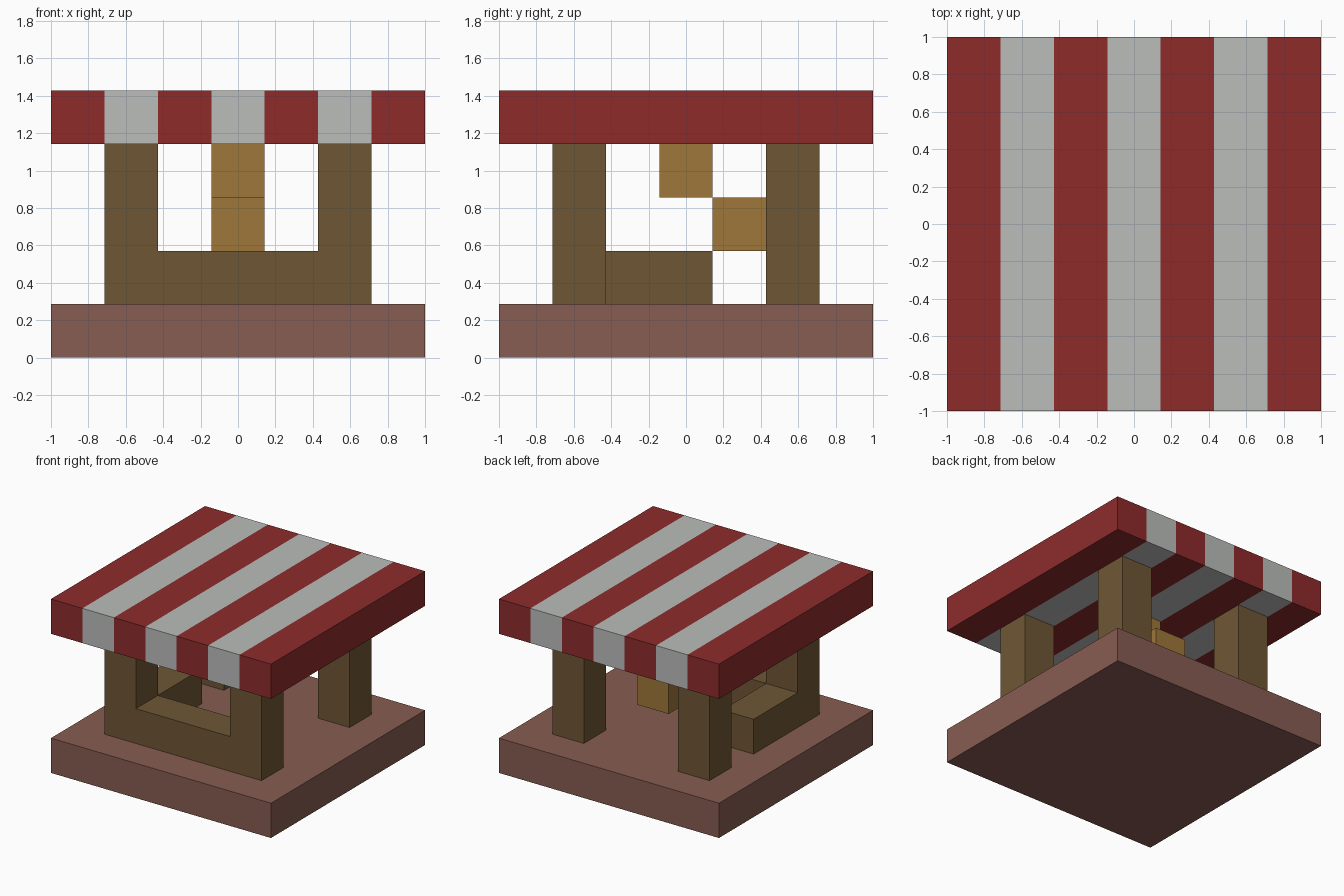
import bpy
import bmesh

default = bpy.data.objects.get("Cube")
if default:
    bpy.data.objects.remove(default, do_unlink=True)

U = 2 / 7   # the whole stall sits on a grid of 7 x 7 x 5 cells


def material(name, hex_code):
    """Flat material from an sRGB hex code."""
    srgb = [int(hex_code[i:i + 2], 16) / 255 for i in (0, 2, 4)]
    colour = [c / 12.92 if c <= 0.04045 else ((c + 0.055) / 1.055) ** 2.4
              for c in srgb] + [1]
    mat = bpy.data.materials.new(name)
    mat.use_nodes = True
    mat.diffuse_color = colour
    shader = next(n for n in mat.node_tree.nodes if n.type == "BSDF_PRINCIPLED")
    shader.inputs["Base Color"].default_value = colour
    return mat


def extrude(name, outline, y0, y1, mat):
    """Extrude an (x, z) cell outline along y from y0 to y1."""
    bm = bmesh.new()
    face = bm.faces.new([bm.verts.new(((x - 3.5) * U, (y0 - 3.5) * U, z * U))
                         for x, z in outline])
    grown = bmesh.ops.extrude_face_region(bm, geom=[face])["geom"]
    moved = [v for v in grown if isinstance(v, bmesh.types.BMVert)]
    bmesh.ops.translate(bm, verts=moved, vec=(0, (y1 - y0) * U, 0))
    bmesh.ops.recalc_face_normals(bm, faces=bm.faces)
    mesh = bpy.data.meshes.new(name)
    bm.to_mesh(mesh)
    bm.free()
    mesh.materials.append(mat)
    obj = bpy.data.objects.new(name, mesh)
    bpy.context.collection.objects.link(obj)
    return obj


def box(name, x, y, z, mat):
    """Box from (start, end) cell ranges on each axis."""
    outline = [(x[0], z[0]), (x[1], z[0]), (x[1], z[1]), (x[0], z[1])]
    return extrude(name, outline, y[0], y[1], mat)


brick = material("brick", "875C52")
wood = material("dark wood", "6F5735")
tan = material("tan wood", "9F773A")
red = material("red cloth", "8E2B2B")
white = material("white cloth", "BBBDBB")

# Base slab
box("base", (0, 7), (0, 7), (0, 1), brick)

# Front posts joined by the counter in one U-shaped frame
extrude("front_frame", [(1, 1), (6, 1), (6, 4), (5, 4), (5, 2), (2, 2), (2, 4), (1, 4)],
        1, 2, wood)

# Short counter along one side, and the back posts
box("side_counter", (1, 2), (2, 4), (1, 2), wood)
for side, x in (("right", 1), ("left", 5)):
    box("back_post_" + side, (x, x + 1), (5, 6), (1, 4), wood)

# Hanging lantern blocks
box("upper_block", (3, 4), (3, 4), (3, 4), tan)
box("lower_block", (3, 4), (4, 5), (2, 3), tan)

# Striped canopy: one slab cut into strips, coloured by strip
canopy = box("canopy", (0, 7), (0, 7), (4, 5), red)
canopy.data.materials.append(white)
bm = bmesh.new()
bm.from_mesh(canopy.data)
for i in range(1, 7):
    bmesh.ops.bisect_plane(bm, geom=bm.verts[:] + bm.edges[:] + bm.faces[:],
                           plane_co=((i - 3.5) * U, 0, 0), plane_no=(1, 0, 0))
for face in bm.faces:
    strip = int(face.calc_center_median().x / U + 3.5)
    end_cap = abs(face.normal.x) > 0.5
    face.material_index = 0 if end_cap else strip % 2
bm.to_mesh(canopy.data)
bm.free()
